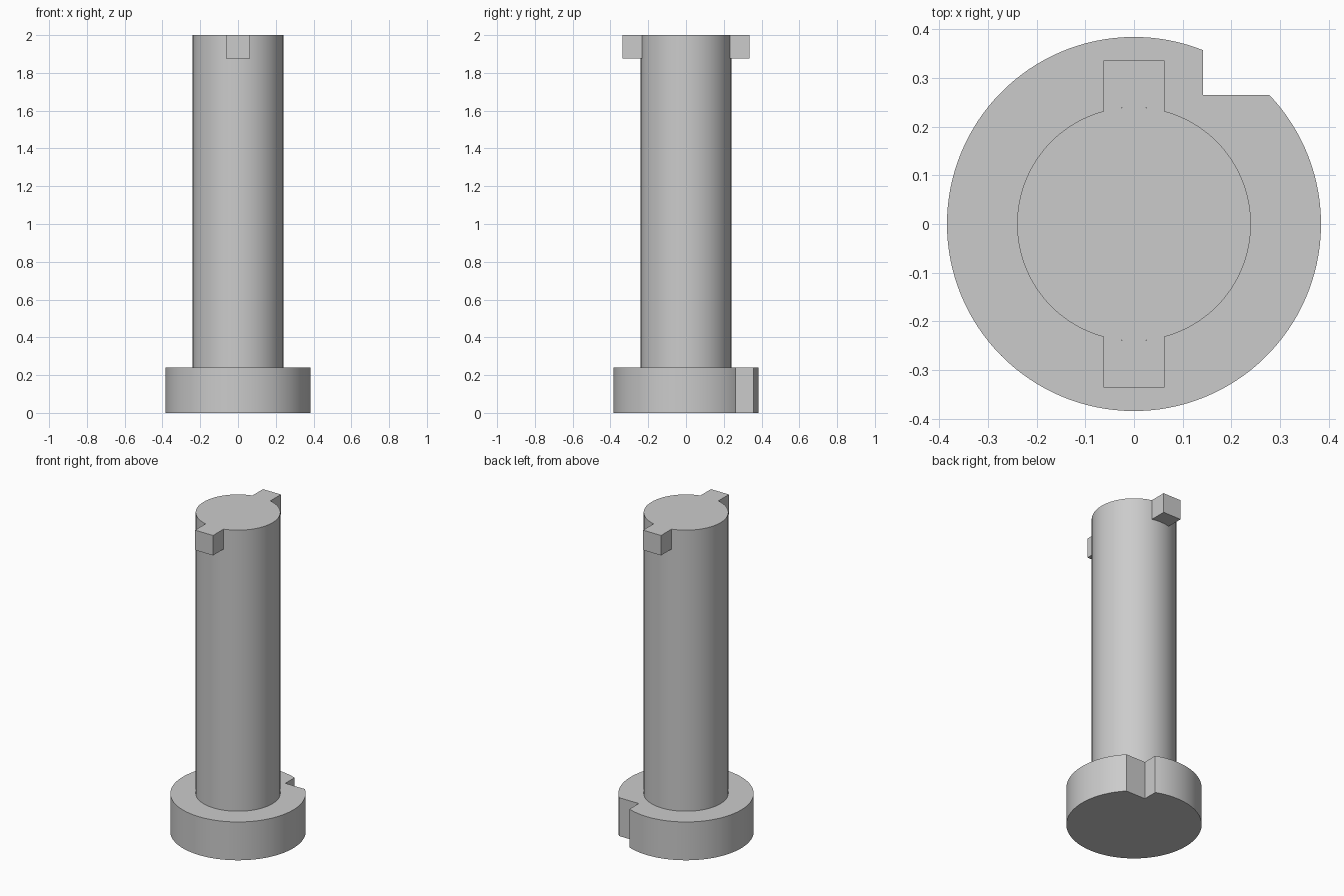
import bpy, bmesh
from math import sin, cos, asin, acos, pi, radians

cube = bpy.data.objects.get("Cube")
if cube:
    bpy.data.objects.remove(cube, do_unlink=True)

BASE_R, BASE_H = 0.384, 0.24
SHAFT_R, TOP = 0.24, 2.0
LUG_W, LUG_Y, LUG_Z = 0.0625, 0.336, 1.875
NOTCH_X, NOTCH_Y = 0.142, 0.265

grey = bpy.data.materials.new("plain grey")
grey.use_nodes = True
colour = (0.6, 0.6, 0.6, 1)
grey.diffuse_color = colour
grey.node_tree.nodes["Principled BSDF"].inputs["Base Color"].default_value = colour


def arc(radius, start, end, steps):
    angles = [start + (end - start) * i / steps for i in range(steps + 1)]
    return [(radius * cos(a), radius * sin(a)) for a in angles]


def extrude_outline(name, outline, bottom, top):
    """Raise a closed flat outline into a solid."""
    bm = bmesh.new()
    face = bm.faces.new([bm.verts.new((x, y, bottom)) for x, y in outline])
    raised = bmesh.ops.extrude_face_region(bm, geom=[face], use_keep_orig=True)
    verts = [v for v in raised["geom"] if isinstance(v, bmesh.types.BMVert)]
    bmesh.ops.translate(bm, verts=verts, vec=(0, 0, top - bottom))
    bmesh.ops.recalc_face_normals(bm, faces=bm.faces)
    mesh = bpy.data.meshes.new(name)
    bm.to_mesh(mesh)
    bm.free()
    mesh.materials.append(grey)
    obj = bpy.data.objects.new(name, mesh)
    bpy.context.collection.objects.link(obj)
    bpy.ops.object.select_all(action='DESELECT')
    obj.select_set(True)
    bpy.context.view_layer.objects.active = obj
    bpy.ops.object.shade_smooth_by_angle(angle=radians(30))
    return obj


# Round base with a square notch cut into its back left edge
notch_start = acos(NOTCH_X / BASE_R)
notch_end = asin(NOTCH_Y / BASE_R) + 2 * pi
base_outline = arc(BASE_R, notch_start, notch_end, 120) + [(NOTCH_X, NOTCH_Y)]
extrude_outline("base", base_outline, 0, BASE_H)

# Tall shaft
extrude_outline("shaft", arc(SHAFT_R, 0, 2 * pi, 128)[:-1], BASE_H, TOP)

# Lugs at the top, with inner edges fitted to the shaft
half = asin(LUG_W / SHAFT_R)
inner = arc(SHAFT_R, pi / 2 - half, pi / 2 + half, 10)
lug_outline = inner + [(-LUG_W, LUG_Y), (LUG_W, LUG_Y)]
for name, side in (("back_lug", 1), ("front_lug", -1)):
    extrude_outline(name, [(x, y * side) for x, y in lug_outline], LUG_Z, TOP)
